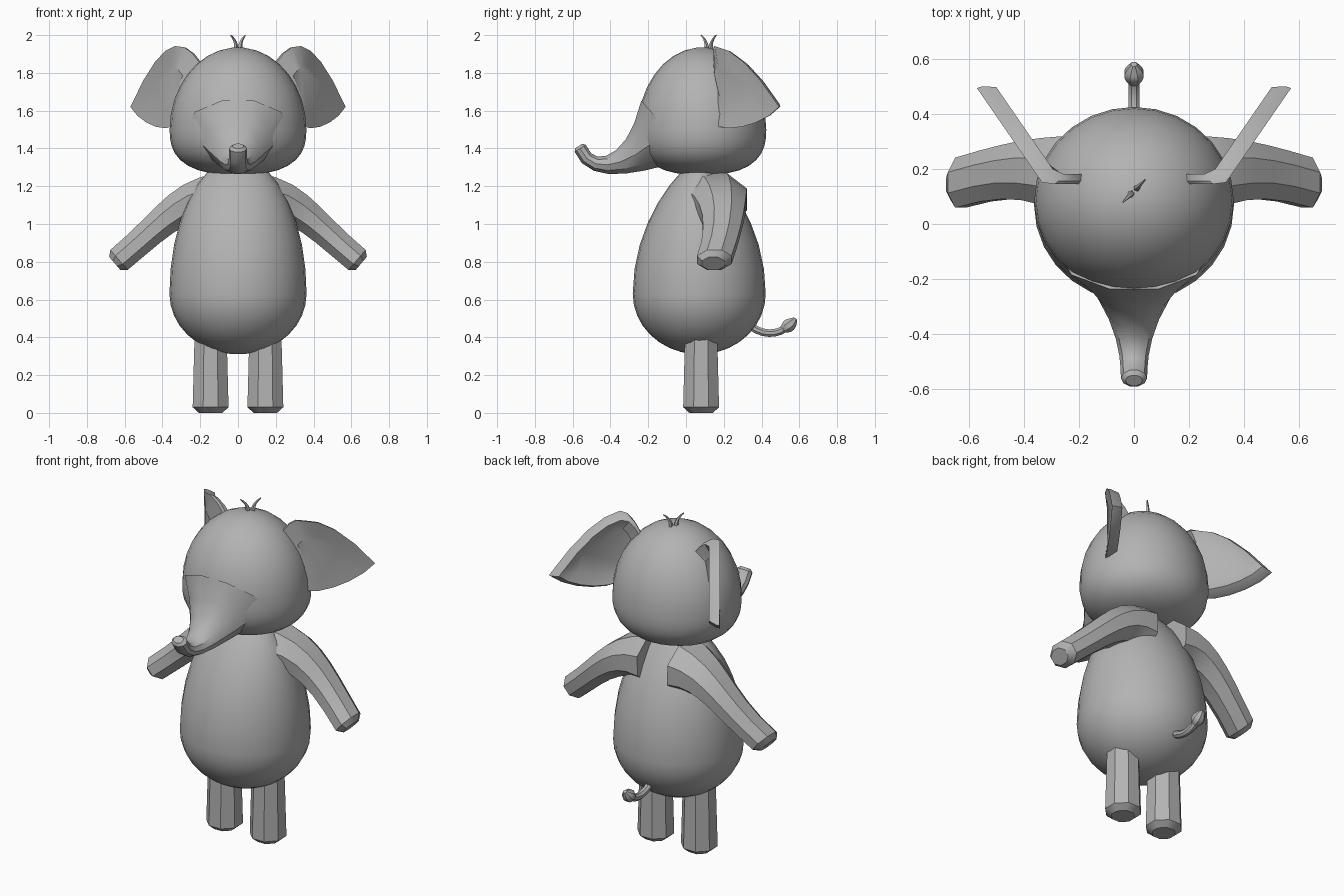
import bpy
import bmesh
import math
from mathutils import Vector
from mathutils.geometry import interpolate_bezier

cube = bpy.data.objects.get("Cube")
if cube:
    bpy.data.objects.remove(cube)

shade = (0.45, 0.45, 0.45, 1)
grey = bpy.data.materials.new("soft grey")
grey.use_nodes = True
grey.diffuse_color = shade
grey.node_tree.nodes["Principled BSDF"].inputs["Base Color"].default_value = shade


def skin(name, rings, sharp_angle=35):
    """Bridge rings of points, cap both ends and shade smooth below the angle."""
    bm = bmesh.new()
    rows = [[bm.verts.new(point) for point in ring] for ring in rings]
    for lower, upper in zip(rows, rows[1:]):
        for i in range(len(lower)):
            bm.faces.new((lower[i - 1], lower[i], upper[i], upper[i - 1]))
    bm.faces.new(rows[0])
    bm.faces.new(rows[-1])
    bmesh.ops.recalc_face_normals(bm, faces=bm.faces)
    for face in bm.faces:
        face.smooth = True
    for edge in bm.edges:
        edge.smooth = edge.calc_face_angle(0) < math.radians(sharp_angle)
    mesh = bpy.data.meshes.new(name)
    bm.to_mesh(mesh)
    bm.free()
    mesh.materials.append(grey)
    bpy.context.collection.objects.link(bpy.data.objects.new(name, mesh))


def oval(centre, across, along, sides):
    """Ring of points; low side counts are turned so flats face outward."""
    turn, grow = (0.5, 1 / math.cos(math.pi / sides)) if sides < 12 else (0, 1)
    angles = [math.tau * (i + turn) / sides for i in range(sides)]
    return [centre + grow * (across * math.cos(a) + along * math.sin(a)) for a in angles]


def egg(name, middle, width, depth, top, bottom, belly=2, pinch=1, steps=9):
    """Egg with its own height above and below the middle.
    belly squares off the underside, pinch narrows the upper depth."""
    rings = []
    for i in range(1 - steps, steps):
        turn = math.pi / 2 * i / (steps - 0.5)
        s = math.sin(turn)
        upper = i > 0
        reach = math.cos(turn) if upper else (1 - abs(s) ** belly) ** (1 / belly)
        centre = middle + Vector((0, 0, s * (top if upper else bottom)))
        rings.append(oval(centre, Vector((width * reach, 0, 0)),
                          Vector((0, depth * reach ** (pinch if upper else 1), 0)), 28))
    skin(name, rings, 60)


def limb(name, path, radius, side, wide=1.0, sides=8, tip=0.0, steps=8):
    """Tapered tube on a Bezier path, with an optional bevelled end."""
    points = interpolate_bezier(*[Vector(p) for p in path], steps)
    side = Vector(side)
    rings = []
    for i, point in enumerate(points):
        ahead = points[min(i + 1, steps - 1)] - points[max(i - 1, 0)]
        ahead.normalize()
        r = radius(i / (steps - 1))
        normal = ahead.cross(side).normalized()
        rings.append(oval(point, normal * r, side * r * wide, sides))
    if tip:
        end = points[-1]
        rings.append([end + (p - end) * 0.65 + ahead * tip for p in rings[-1]])
    skin(name, rings)


X, Y = (1, 0, 0), (0, 1, 0)

# Pear-shaped body and round head with a flat jaw
egg("body", Vector((0, 0.07, 0.63)), 0.363, 0.352, 0.72, 0.32, pinch=1.6)
egg("head", Vector((0, 0.085, 1.5)), 0.362, 0.34, 0.435, 0.24, belly=2.6)

# Trunk curling forward out of the face
limb("trunk", [(0, -0.1, 1.5), (0, -0.3, 1.3), (0, -0.5, 1.25), (0, -0.56, 1.4)],
     lambda t: 0.035 + 0.17 * (1 - t) ** 3, X, wide=1.3, sides=10, tip=0.015)

# Tail with a round tuft
limb("tail", [(0, 0.34, 0.46), (0, 0.42, 0.4), (0, 0.5, 0.42), (0, 0.54, 0.46)],
     lambda t: 0.02, X)
limb("tail_tuft", [(0, 0.5, 0.44), (0, 0.53, 0.45), (0, 0.56, 0.47), (0, 0.58, 0.5)],
     lambda t: 0.01 + 0.025 * math.sin(math.pi * t), X)


def ear_ring(s, scale, lift):
    """Ear outline, shrunk and lifted off the swept-back ear surface."""
    top = [(0.2, 1.85), (0.3, 2), (0.4, 2), (0.57, 1.62)]
    low = [(0.57, 1.62), (0.5, 1.5), (0.3, 1.45), (0.3, 1.6)]
    hub = Vector((0.4, 1.72))
    ring = []
    for arc in (top, low):
        for p in interpolate_bezier(*[Vector(c) for c in arc], 8)[1:]:
            x, z = hub + (Vector(p).to_2d() - hub) * scale
            sweep = 0.145 + 1.45 * max(0, x - 0.33)
            ring.append((s * (x - 0.8 * lift), sweep + 0.6 * lift, z))
    x, z = hub + (Vector(top[0]) - hub) * scale
    ring.append((s * (x - 0.8 * lift), 0.145 + 0.6 * lift, z))
    return ring


for s, label in ((1, "left"), (-1, "right")):
    # Arm slanting down to a blunt hand
    limb(label + "_arm", [(s * 0.1, 0.14, 1.13), (s * 0.3, 0.2, 1.15),
                          (s * 0.4, 0.22, 1), (s * 0.63, 0.15, 0.81)],
         lambda t: 0.07 + 0.07 * (1 - t) ** 2, Y, wide=1.3, tip=0.03)
    # Straight stubby leg
    limb(label + "_leg", [(s * 0.145, 0.08, z) for z in (0.4, 0.3, 0.15, 0.03)],
         lambda t: 0.085 + 0.01 * t, X, tip=0.03, steps=4)
    # Ear: shallow front, thick rim, dished back
    skin(label + "_ear", [ear_ring(s, scale, lift) for scale, lift in
                          ((0.5, 0.01), (1, 0), (0.98, 0.02), (0.87, 0.06), (0.6, 0.04))])
    # Wisp of hair on the crown
    y = 0.12 + 0.01 * s
    limb(label + "_hair", [(s * 0.01, y, 1.92), (s * 0.01, y, 1.96),
                           (s * 0.02, y + s * 0.01, 1.98), (s * 0.04, y + s * 0.03, 2)],
         lambda t: 0.011 - 0.008 * t, Y, sides=5)
